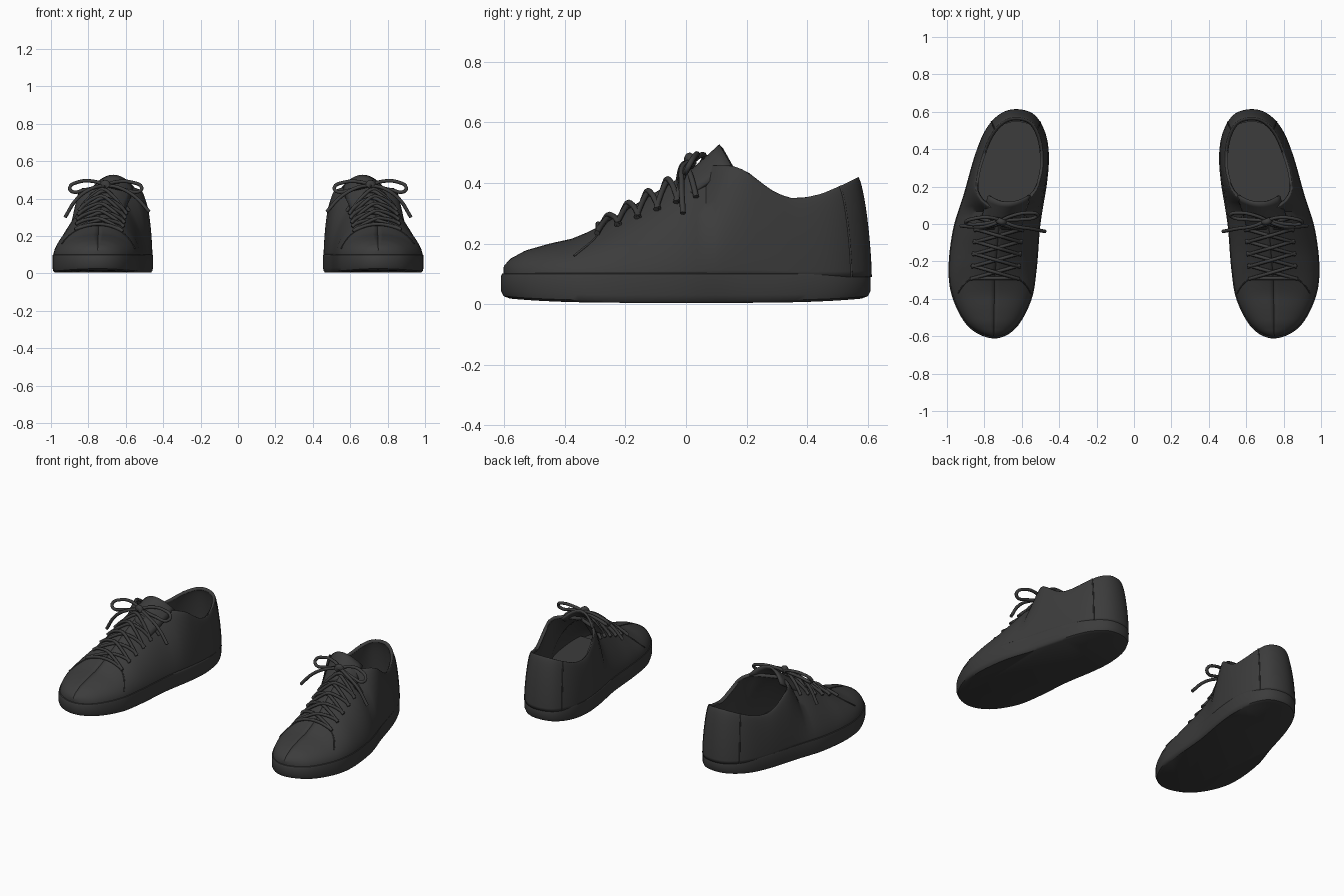
import bpy, math
from mathutils import Vector

if "Cube" in bpy.data.objects:
    bpy.data.objects.remove(bpy.data.objects["Cube"])

charcoal = bpy.data.materials.new("charcoal")
charcoal.diffuse_color = (0.045, 0.045, 0.045, 1)
charcoal.use_nodes = True
charcoal.node_tree.nodes["Principled BSDF"].inputs["Base Color"].default_value = charcoal.diffuse_color


def lerp(table, v):
    """Piecewise linear lookup in a list of (key, value)."""
    if v <= table[0][0]:
        return table[0][1]
    for (a, fa), (b, fb) in zip(table, table[1:]):
        if v <= b:
            return fa + (fb - fa) * (v - a) / (b - a)
    return table[-1][1]


def closed_spline(pts, steps):
    out, n = [], len(pts)
    for i in range(n):
        p0, p1, p2, p3 = (Vector(pts[(i + k) % n]) for k in (-1, 0, 1, 2))
        for j in range(steps):
            t = j / steps
            out.append(0.5 * (2 * p1 + (p2 - p0) * t + (2 * p0 - 5 * p1 + 4 * p2 - p3) * t * t
                              + (3 * p1 - p0 - 3 * p2 + p3) * t ** 3))
    return out


def make_mesh(name, verts, faces, thickness=0):
    me = bpy.data.meshes.new(name)
    me.from_pydata(verts, [], faces)
    me.polygons.foreach_set("use_smooth", [True] * len(me.polygons))
    me.set_sharp_from_angle(angle=math.radians(40))
    me.materials.append(charcoal)
    ob = bpy.data.objects.new(name, me)
    bpy.context.collection.objects.link(ob)
    if thickness:
        m = ob.modifiers.new("thickness", 'SOLIDIFY')
        m.thickness, m.offset = thickness, -1
    m = ob.modifiers.new("pair", 'MIRROR')
    m.use_mirror_merge = False
    return ob


def ring_faces(n, levels):
    return [(l * n + i, l * n + (i + 1) % n, (l + 1) * n + (i + 1) % n, (l + 1) * n + i)
            for l in range(levels - 1) for i in range(n)]


def make_tubes(name, paths, radius):
    cu = bpy.data.curves.new(name, 'CURVE')
    cu.dimensions = '3D'
    cu.bevel_depth, cu.bevel_resolution, cu.resolution_u = radius, 2, 5
    cu.use_fill_caps = True
    for side in (1, -1):
        for path in paths:
            sp = cu.splines.new('BEZIER')
            sp.bezier_points.add(len(path) - 1)
            for bp, p in zip(sp.bezier_points, path):
                bp.co = (p[0] * side, p[1], p[2])
                bp.handle_left_type = bp.handle_right_type = 'AUTO'
    cu.materials.append(charcoal)
    ob = bpy.data.objects.new(name, cu)
    bpy.context.collection.objects.link(ob)
    return ob


# Plan outline of one shoe, counter-clockwise from the toe
outline = closed_spline([
    (.75, -.612), (.88, -.555), (.965, -.41), (.992, -.25), (.968, -.03), (.91, .16),
    (.85, .37), (.79, .51), (.71, .59), (.62, .61), (.53, .58), (.475, .49), (.455, .37),
    (.465, .22), (.50, 0), (.52, -.24), (.55, -.41), (.635, -.56)], 6)
N = len(outline)

# Profile tables along the shoe
CENTRE = [(-.61, .75), (-.3, .745), (0, .72), (.1, .69), (.3, .655), (.62, .62)]
TOP = [(-.61, .105), (-.6, .128), (-.58, .15), (-.53, .177), (-.45, .2), (-.38, .215),
       (-.33, .235), (-.28, .26), (-.2, .31), (-.1, .37), (0, .43), (.07, .458), (.15, .458),
       (.2, .44), (.25, .4), (.3, .365), (.35, .35), (.4, .353), (.45, .365), (.52, .395), (.57, .42)]
OPENING = [(.07, 0), (.1, .4), (.14, .62), (.2, .78), (.3, .84), (.6, .86)]
ROUND = [(-.6, 2.2), (-.35, 2), (-.15, 1.6), (.1, 1.5), (.3, 1.6), (.6, 1.5)]
BASE_Z = .09


def wall_point(b, theta):
    """Point on the upper above outline point b; theta 0 is the sole, pi/2 the top."""
    c = lerp(CENTRE, b.y)
    xb, yb = c + (b.x - c) * .985, b.y * (.985 if b.y < 0 else 1.006)
    xt = c + (xb - c) * lerp(OPENING, yb)
    yt = yb if yb < .07 else .07 + (yb - .07) * .5 / .545
    e = 2 / lerp(ROUND, yb)
    k, h = max(math.cos(theta), 0) ** e, math.sin(theta) ** e
    return Vector((xt + (xb - xt) * k, yt + (yb - yt) * k, BASE_Z + (lerp(TOP, yt) - BASE_Z) * h))


# Upper: walls that close over the toe and leave the ankle open
LEVELS = 14
verts = [wall_point(b, math.pi / 2 * l / (LEVELS - 1)) for l in range(LEVELS) for b in outline]
make_mesh("upper", verts, ring_faces(N, LEVELS), .02)

# Sole: stacked rings with a slight lift at toe and heel
verts = []
for scale, z in ((.95, .004), (.985, .012), (1, .03), (1, .09), (.993, .1), (.97, .104)):
    for b in outline:
        c = lerp(CENTRE, b.y)
        lift = .014 * (abs(b.y) / .61) ** 4 if z < .05 else 0
        verts.append((c + (b.x - c) * scale, b.y * scale, z + lift))
faces = ring_faces(N, 6) + [tuple(reversed(range(N))), tuple(range(5 * N, 6 * N))]
make_mesh("sole", verts, faces)

# Insole floor
verts = []
for b in outline:
    c = lerp(CENTRE, b.y)
    verts.append((c + (b.x - c) * .88, max(b.y * .9, -.3), .125))
make_mesh("insole", verts, [tuple(range(N))])

# Tongue: arched sheet rising out of the throat
U, V = 13, 8
verts = []
for j in range(V):
    v = j / (V - 1)
    for i in range(U):
        t = 2 * i / (U - 1) - 1
        verts.append((.72 - .053 * v + .115 * t, -.03 + .14 * v + .04 * t * t * v,
                      .41 + .118 * v ** 1.1 - .07 * t * t))
faces = [(j * U + i, j * U + i + 1, (j + 1) * U + i + 1, (j + 1) * U + i)
         for j in range(V - 1) for i in range(U - 1)]
make_mesh("tongue", verts, faces, .014)


def on_top(y, dx, lift=0.0):
    """Point on the closed front of the upper, dx sideways from its centre line."""
    c = lerp(CENTRE, y)
    same_side = [b for b in outline if (b.x - c) * dx >= 0 and abs(b.x - c) > .03]
    b = min(same_side, key=lambda q: abs(q.y - y))
    p = lerp(ROUND, y)
    r = min(abs(dx / ((b.x - c) * .985)), 1)
    z = BASE_Z + (lerp(TOP, y) - BASE_Z) * (1 - r ** p) ** (1 / p)
    return Vector((c + dx, y, z + lift))


# Crossed laces, with a straight bar at the lowest eyelets
rows = [-.29, -.225, -.16, -.095, -.03, .03]
W = .115
laces = [[on_top(rows[0], W * t, .009) for t in (-1, -.5, .01, .5, 1)]]
for a, b in zip(rows, rows[1:]):
    for s in (1, -1):
        laces.append([on_top(a + (b - a) * (t + 1) / 2, W * t * s, .01 + .005 * (1 - abs(t)) * (s + 1))
                      for t in (-1.12, -.85, -.4, .01, .4, .85, 1.12)])
make_tubes("laces", laces, .0095)

# Bow: two loops and two hanging ends
K = (.71, .02, .472)
bow = [
    [K, (.77, .035, .492), (.85, .03, .49), (.9, .01, .458), (.885, 0, .437), (.82, .0, .447), K],
    [K, (.65, .045, .49), (.57, .06, .488), (.515, .05, .46), (.53, .035, .438), (.6, .025, .447), K],
    [K, (.78, -.01, .455), (.86, -.015, .4), (.925, -.01, .3)],
    [K, (.64, -.01, .46), (.55, -.025, .41), (.475, -.04, .33)],
]
make_tubes("bow", bow, .0095)
make_tubes("bow_knot", [[(.692, .01, .462), (.71, .012, .484), (.728, .02, .465)]], .017)

# Seams: curved front edge of the side panels and the heel strip
seams = []
for s in (1, -1):
    seams.append([on_top(y, s * d, 0) for y, d in
                  ((-.37, .195), (-.345, .18), (-.315, .155), (-.297, .13), (-.29, .1))])
for target in (Vector((.76, .55)), Vector((.5, .54))):
    b = min(outline, key=lambda q: (q - target).length)
    seams.append([wall_point(b, math.pi / 2 * t / 6) for t in range(7)])
make_tubes("seams", seams, .0035)
